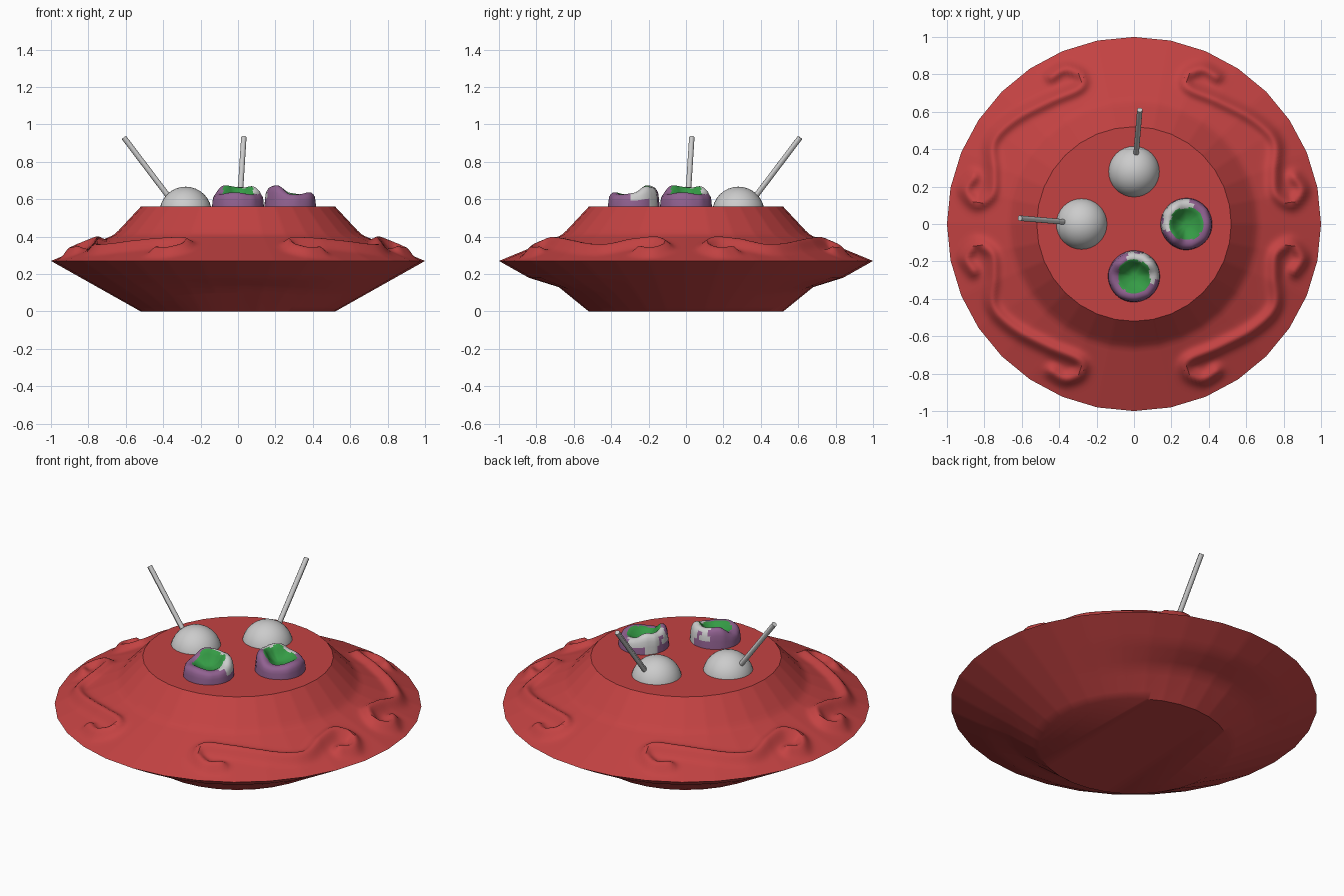
import bpy, bmesh, math
from mathutils import Vector, Matrix, noise

if "Cube" in bpy.data.objects:
    bpy.data.objects.remove(bpy.data.objects["Cube"])

def material(name, rgb):
    m = bpy.data.materials.new(name)
    m.diffuse_color = (*rgb, 1)
    m.use_nodes = True
    m.node_tree.nodes["Principled BSDF"].inputs["Base Color"].default_value = m.diffuse_color
    return m

RED = material("red", (0.55, 0.055, 0.055))
PURPLE = material("purple", (0.28, 0.12, 0.28))
GREEN = material("green", (0.035, 0.33, 0.06))

def smoothstep(a, b, t):
    t = min(1, max(0, (t - a) / (b - a)))
    return t * t * (3 - 2 * t)

def lathe(name, rings, n, point, mats, pick=None, angle=30):
    """Rings of n points from point(ring, angle), capped at both ends."""
    bm = bmesh.new()
    vs = [[bm.verts.new(point(r, 2 * math.pi * i / n)) for i in range(n)] for r in rings]
    for a, b in zip(vs, vs[1:]):
        for i in range(n):
            j = (i + 1) % n
            bm.faces.new((a[i], a[j], b[j], b[i]))
    bm.faces.new(vs[0][::-1])
    bm.faces.new(vs[-1])
    if pick:
        for f in bm.faces:
            f.material_index = pick(f.calc_center_median())
    me = bpy.data.meshes.new(name)
    bm.to_mesh(me)
    bm.free()
    for m in mats:
        me.materials.append(m)
    ob = bpy.data.objects.new(name, me)
    bpy.context.collection.objects.link(ob)
    smooth(ob, angle)
    return ob

def smooth(ob, angle=30):
    bpy.ops.object.select_all(action='DESELECT')
    ob.select_set(True)
    bpy.context.view_layer.objects.active = ob
    bpy.ops.object.shade_smooth_by_angle(angle=math.radians(angle))

def spline(pts, steps=5):
    """Catmull-Rom curve through the points."""
    p = [Vector(q) for q in pts]
    p = [p[0]] + p + [p[-1]]
    out = []
    for a, b, c, d in zip(p, p[1:], p[2:], p[3:]):
        for k in range(steps):
            t = k / steps
            out.append(0.5 * (2*b + (c-a)*t + (2*a-5*b+4*c-d)*t*t + (3*b-a-3*c+d)*t**3))
    return out + [p[-1]]

# Scroll ornament in one quadrant, mirrored to the other three
SCROLL = spline([(.44, .79), (.37, .83), (.29, .80), (.29, .73), (.45, .66), (.64, .56),
                 (.755, .44), (.75, .28), (.76, .16), (.84, .11), (.90, .18), (.86, .25)])

def relief(x, y):
    p = Vector((abs(x), abs(y)))
    best = 9
    for a, b in zip(SCROLL, SCROLL[1:]):
        e = b - a
        t = min(1, max(0, (p - a).dot(e) / e.length_squared))
        best = min(best, (p - a - e * t).length_squared)
    return 0.038 * math.exp(-best / 0.0011)

# Saucer: 32-sided outline, raised ornament on the upper rim
def upper_z(r):
    if r < 0.66:
        return 0.56 - (r - 0.52) / 0.14 * 0.15
    return 0.27 + (1 - r) / 0.34 * 0.14

def saucer_point(ring, a):
    r, side = ring
    seg = math.pi / 32
    k = math.cos(seg) / math.cos(a % (2 * seg) - seg)
    x, y = r * k * math.cos(a), r * k * math.sin(a)
    if side == 0:
        z = (r - 0.52) / 0.48 * 0.27
        z += 0.04 * max(0, 1 - abs(r - 0.68) / 0.16) * math.sin(a) ** 4
    else:
        z = 0.5 * upper_z(r) + 0.25 * (upper_z(r - 0.02) + upper_z(r + 0.02)) if 0.56 < r < 0.97 else upper_z(r)
        if r > 0.6:
            z += relief(x, y) * smoothstep(0, 0.05, 1 - r) * smoothstep(0.6, 0.68, r)
    return (x, y, z)

under = [(0.52 + 0.04 * i, 0) for i in range(13)]
upper = [(1 - 0.01 * i, 1) for i in range(1, 49)]
lathe("saucer_body", under + upper, 320, saucer_point, [RED], angle=35)

# Hollowed pod: low lip facing outward, tall lip toward the middle
def pod_point(ring, a):
    r, lip, z = ring
    x, y = r * math.cos(a), r * math.sin(a)
    rim = 0.631 + 0.038 * smoothstep(0.05, 0.75, math.sin(a)) + 0.006 * math.sin(3 * a + 0.6)
    wob = 1 + 0.05 * noise.noise((3 * math.cos(a), 3 * math.sin(a), 5 * z)) * (1 if lip else 0.3)
    return (x * wob, y * wob - 0.28, z + (rim - z) * lip)

def pod_color(c):
    x, y = c.x, c.y + 0.28
    r, a = math.hypot(x, y), math.atan2(y, x)
    wob = noise.noise((x * 22, y * 22, c.z * 22))
    if r < 0.088 + 0.014 * wob:
        return 2
    if math.cos(a - 0.75) + 0.6 * wob - (0.45 if c.z < 0.59 else 0) > 0.55:
        return 0
    return 1

POD = [(.12, 0, .45), (.138, 0, .50), (.14, 0, .53), (.138, 0, .56), (.135, .3, .575),
       (.131, .6, .58), (.124, .82, .58), (.114, .95, .59), (.103, 1, .6), (.092, .99, .6),
       (.083, .9, .6), (.072, .68, .6), (.06, .4, .6), (.045, .18, .6), (.03, .05, .598),
       (.015, 0, .597), (.003, 0, .597)]

# Ball with a leaning antenna
def ball_and_rod(suffix, turn):
    bpy.ops.mesh.primitive_uv_sphere_add(segments=32, ring_count=16, radius=0.14)
    ball = bpy.context.object
    ball.name = "ball_" + suffix
    ball.matrix_world = turn @ Matrix.Translation((0, 0.28, 0.527))
    smooth(ball, 60)
    a, b = Vector((0.005, 0.30, 0.52)), Vector((0.031, 0.61, 0.93))
    bpy.ops.mesh.primitive_cylinder_add(vertices=12, radius=0.0145, depth=(b - a).length)
    rod = bpy.context.object
    rod.name = "antenna_" + suffix
    q = (b - a).to_track_quat('Z', 'Y').to_matrix().to_4x4()
    rod.matrix_world = turn @ Matrix.Translation((a + b) / 2) @ q
    smooth(rod)

# The second ball and pod are a quarter turn from the first
for i, suffix in enumerate(("first", "second")):
    turn = Matrix.Rotation(i * math.pi / 2, 4, 'Z')
    ball_and_rod(suffix, turn)
    pod = lathe("pod_" + suffix, POD, 48, pod_point, [None, PURPLE, GREEN], pod_color, 70)
    pod.matrix_world = turn
